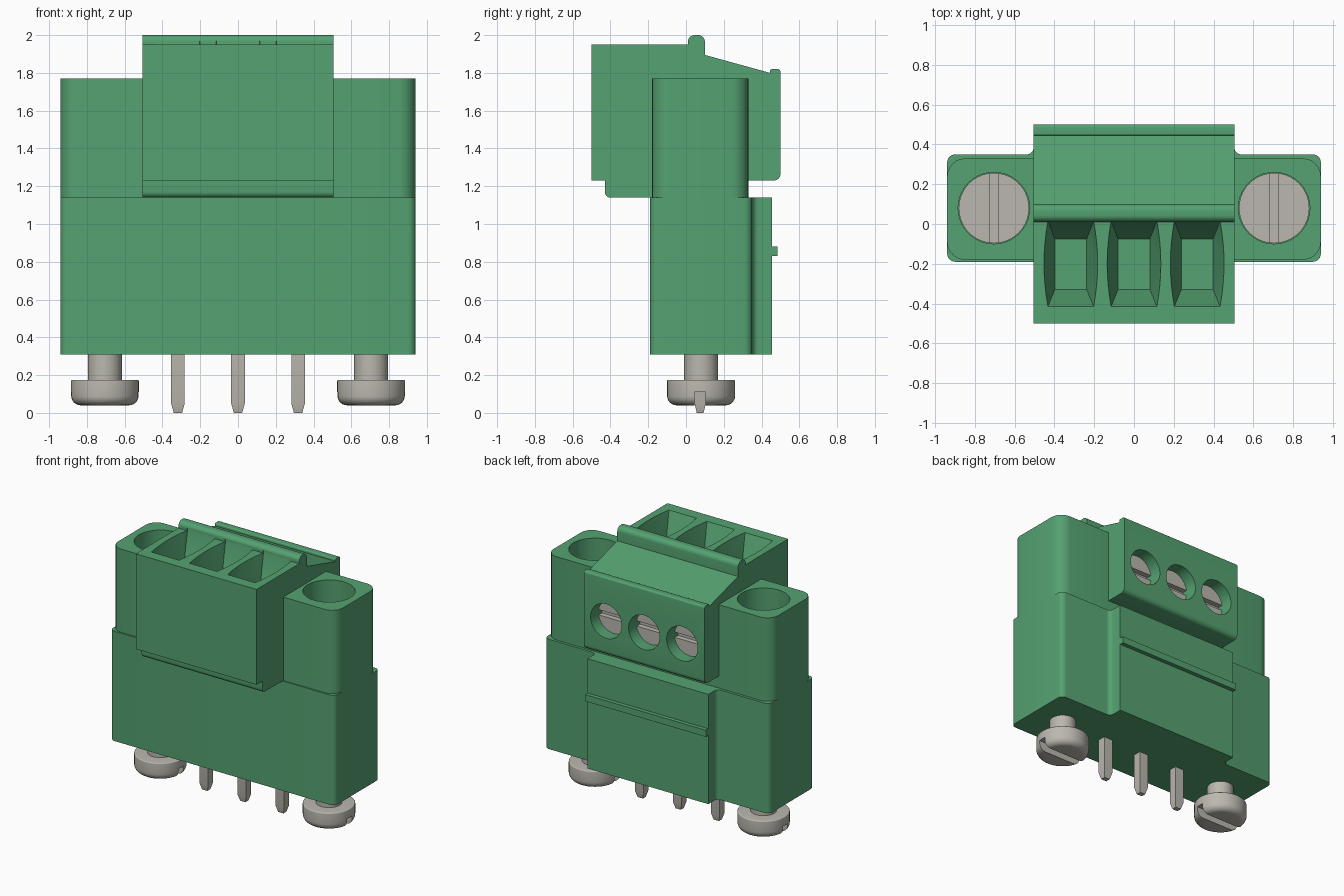
import bpy, bmesh, math
from mathutils import Vector, Matrix

cube = bpy.data.objects.get("Cube")
if cube:
    bpy.data.objects.remove(cube, do_unlink=True)


def material(name, rgb):
    m = bpy.data.materials.new(name)
    m.use_nodes = True
    m.diffuse_color = (*rgb, 1)
    m.node_tree.nodes["Principled BSDF"].inputs["Base Color"].default_value = (*rgb, 1)
    return m


GREEN = material("green plastic", (0.09, 0.36, 0.165))
METAL = material("grey metal", (0.49, 0.475, 0.42))


def finish(name, bm, mat):
    bmesh.ops.recalc_face_normals(bm, faces=bm.faces[:])
    mesh = bpy.data.meshes.new(name)
    bm.to_mesh(mesh)
    bm.free()
    mesh.materials.append(mat)
    ob = bpy.data.objects.new(name, mesh)
    bpy.context.collection.objects.link(ob)
    return ob


def rounded(points, steps=6):
    """Outline from (u, v, radius) corners."""
    out = []
    for i, (u, v, r) in enumerate(points):
        p = Vector((u, v))
        if r == 0:
            out.append(p)
            continue
        d1 = (Vector(points[i - 1][:2]) - p).normalized()
        d2 = (Vector(points[(i + 1) % len(points)][:2]) - p).normalized()
        c = p + r * (d1 + d2)
        for k in range(steps + 1):
            a = math.pi / 2 * k / steps
            out.append(c - r * (d2 * math.cos(a) + d1 * math.sin(a)))
    return out


def prism(name, points, lo, hi, axis, mat):
    """Extrude an outline along x (outline in y, z) or z (outline in x, y)."""
    place = (lambda p, w: (w, p.x, p.y)) if axis == "x" else (lambda p, w: (p.x, p.y, w))
    outline = rounded(points)
    bm = bmesh.new()
    a = [bm.verts.new(place(p, lo)) for p in outline]
    b = [bm.verts.new(place(p, hi)) for p in outline]
    bm.faces.new(a)
    bm.faces.new(b)
    for i in range(len(a)):
        j = (i + 1) % len(a)
        bm.faces.new((a[i], a[j], b[j], b[i]))
    return finish(name, bm, mat)


def box(name, x, y, z, mat):
    corners = [(x[0], y[0], 0), (x[1], y[0], 0), (x[1], y[1], 0), (x[0], y[1], 0)]
    return prism(name, corners, *z, "z", mat)


def cylinder(name, start, end, radius, mat):
    start, end = Vector(start), Vector(end)
    d = end - start
    bm = bmesh.new()
    turn = Matrix.Translation((start + end) / 2) @ d.to_track_quat("Z", "Y").to_matrix().to_4x4()
    bmesh.ops.create_cone(bm, cap_ends=True, segments=40, radius1=radius, radius2=radius,
                          depth=d.length, matrix=turn)
    return finish(name, bm, mat)


def lathe(name, profile, centre, mat):
    """Spin an (r, z) profile around a vertical axis."""
    bm = bmesh.new()
    vs = [bm.verts.new((centre[0] + p.x, centre[1], p.y)) for p in profile]
    edges = [bm.edges.new(e) for e in zip(vs, vs[1:])]
    bmesh.ops.spin(bm, geom=vs + edges, cent=(*centre, 0), axis=(0, 0, 1),
                   angle=math.tau, steps=40)
    bmesh.ops.remove_doubles(bm, verts=bm.verts[:], dist=0.0005)
    return finish(name, bm, mat)


def hull(name, points, mat):
    bm = bmesh.new()
    verts = [bm.verts.new(p) for p in points]
    bmesh.ops.convex_hull(bm, input=verts)
    bmesh.ops.dissolve_limit(bm, angle_limit=0.01, verts=bm.verts[:], edges=bm.edges[:])
    return finish(name, bm, mat)


def cut(ob, cutter):
    mod = ob.modifiers.new("cut", "BOOLEAN")
    mod.operation = "DIFFERENCE"
    mod.solver = "EXACT"
    mod.object = cutter
    bpy.context.view_layer.objects.active = ob
    bpy.ops.object.modifier_apply(modifier=mod.name)
    bpy.data.objects.remove(cutter, do_unlink=True)


PITCH = 0.318
HALF = 0.505
SY = 0.08
COLUMNS = [("right", -PITCH), ("middle", 0), ("left", PITCH)]

# Lower header block with the raised rear panel and its rib
header = [(-0.94, -0.19, 0.04), (0.94, -0.19, 0.04), (0.94, 0.35, 0.04), (HALF, 0.35, 0.035),
          (HALF, 0.455, 0), (-HALF, 0.455, 0), (-HALF, 0.35, 0.035), (-0.94, 0.35, 0.04)]
prism("header_block", header, 0.31, 1.14, "z", GREEN)
box("rear_rib", (-HALF, HALF), (0.44, 0.485), (0.83, 0.88), GREEN)

# Plug body: side profile extruded across
side = [(-0.5, 1.95, 0), (-0.5, 1.23, 0), (-0.43, 1.23, 0), (-0.43, 1.14, 0.03),
        (0.33, 1.14, 0), (0.33, 1.23, 0), (0.5, 1.23, 0.035), (0.5, 1.82, 0.015),
        (0.445, 1.82, 0.01), (0.445, 1.80, 0), (0.1, 1.895, 0), (0.1, 2.0, 0.035),
        (0.01, 2.0, 0.035), (0.01, 1.95, 0)]
plug = prism("plug_body", side, -HALF, HALF, "x", GREEN)

for label, x in COLUMNS:
    # Funnel-shaped wire entry with bowed sides
    rim = []
    for k in range(9):
        t = k / 4 - 1
        w = 0.135 - 0.02 * t * t
        y = -0.2 + 0.215 * t
        rim += [(x + s * w, y, z) for s in (-1, 1) for z in (1.95, 1.97)]
    floor = [(x + s * 0.08, y, 1.74) for s in (-1, 1) for y in (-0.33, -0.075)]
    cut(plug, hull("wire_entry_cutter", rim + floor, GREEN))
    # Rear clamp screw in its round port
    cut(plug, cylinder("port_cutter", (x, 0.3, 1.49), (x, 0.6, 1.49), 0.13, GREEN))
    screw = cylinder(label + "_clamp_screw", (x, 0.29, 1.49), (x, 0.41, 1.49), 0.127, METAL)
    cut(screw, box("slot_cutter", (x - 0.2, x + 0.2), (0.37, 0.5), (1.47, 1.51), METAL))
    # Solder pin with a tapered tip
    tip = [(x + s * 0.022, 0.075 + t * 0.018, 0) for s in (-1, 1) for t in (-1, 1)]
    shank = [(x + s * 0.036, 0.075 + t * 0.03, z) for s in (-1, 1) for t in (-1, 1)
             for z in (0.05, 0.35)]
    hull(label + "_pin", tip + shank, METAL)

for label, s in (("right", -1), ("left", 1)):
    cx = s * 0.705
    # Screw ear beside the plug
    ear_outline = [(s * 0.46, -0.18, 0), (s * 0.94, -0.18, 0.09),
                   (s * 0.94, 0.33, 0.09), (s * 0.46, 0.33, 0)]
    ear = prism(label + "_ear", ear_outline, 1.14, 1.77, "z", GREEN)
    cut(ear, cylinder("ear_hole_cutter", (cx, SY, 1.2), (cx, SY, 1.9), 0.18, GREEN))
    # Slotted locking screw sunk in the ear
    lock = cylinder(label + "_locking_screw", (cx, SY, 1.19), (cx, SY, 1.35), 0.177, METAL)
    cut(lock, box("slot_cutter", (cx - 0.023, cx + 0.023), (SY - 0.3, SY + 0.3), (1.3, 1.5), METAL))
    # Mounting screw below the header
    profile = rounded([(0, 0.04, 0), (0.18, 0.04, 0.05), (0.18, 0.175, 0.008),
                       (0.09, 0.175, 0), (0.09, 0.35, 0), (0, 0.35, 0)])
    mount = lathe(label + "_mounting_screw", profile, (cx, SY), METAL)
    cut(mount, box("slot_cutter", (cx - 0.3, cx + 0.3), (0.045, 0.102), (-0.1, 0.11), METAL))

# Smooth the round parts, keep corners sharp
bpy.ops.object.select_all(action="DESELECT")
for ob in bpy.context.collection.objects:
    if ob.type == "MESH":
        ob.select_set(True)
        bpy.context.view_layer.objects.active = ob
bpy.ops.object.shade_smooth_by_angle(angle=math.radians(30))
